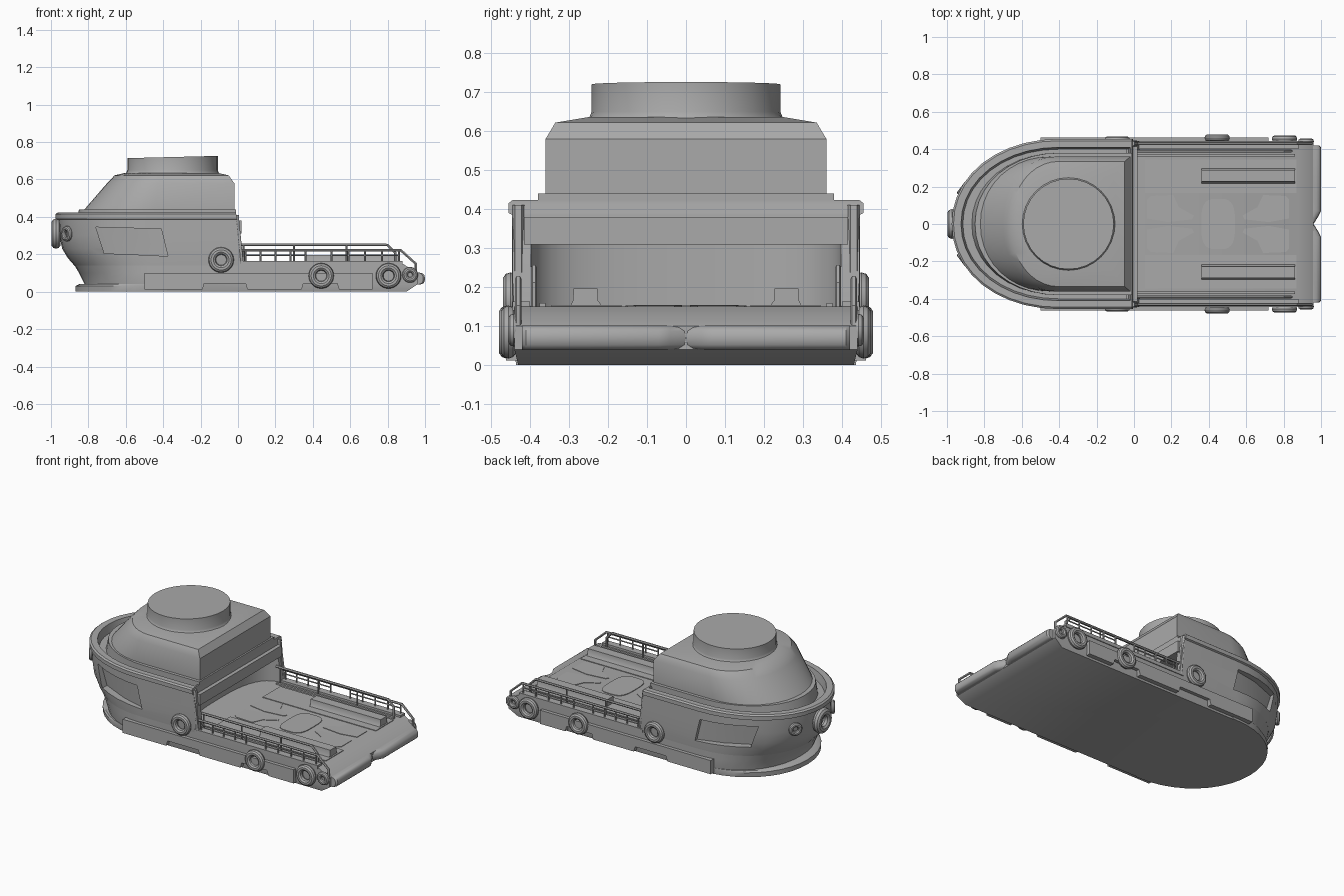
import bpy, bmesh, math
from mathutils import Vector

cube = bpy.data.objects.get("Cube")
if cube:
    bpy.data.objects.remove(cube)

grey = bpy.data.materials.new("hull grey")
grey.use_nodes = True
colour = (0.4, 0.4, 0.4, 1)
grey.diffuse_color = colour
grey.node_tree.nodes["Principled BSDF"].inputs["Base Color"].default_value = colour
parts = []


def finish(obj, name):
    obj.name = name
    obj.data.materials.clear()
    obj.data.materials.append(grey)
    parts.append(obj)
    return obj


def loft(name, rings):
    """Skin a stack of equal-length closed rings and cap both ends."""
    bm = bmesh.new()
    rows = [[bm.verts.new(p) for p in ring] for ring in rings]
    n = len(rows[0])
    for a, b in zip(rows, rows[1:]):
        for i in range(n):
            j = (i + 1) % n
            bm.faces.new((a[i], a[j], b[j], b[i]))
    bm.faces.new(rows[0])
    bm.faces.new(rows[-1])
    bmesh.ops.recalc_face_normals(bm, faces=bm.faces)
    mesh = bpy.data.meshes.new(name)
    bm.to_mesh(mesh)
    bm.free()
    obj = bpy.data.objects.new(name, mesh)
    bpy.context.collection.objects.link(obj)
    return finish(obj, name)


def outline(z, stem, half, aft, knee=-0.4, steps=10):
    """Boat-shaped ring: square aft end, elliptical bow."""
    side = [(aft, half)]
    for i in range(steps + 1):
        t = math.pi / 2 * i / steps
        side.append((knee - (knee - stem) * math.sin(t) ** 0.97, half * max(math.cos(t), 0) ** 0.97))
    side[-1] = (stem, 0)
    ring = side + [(x, -y) for x, y in reversed(side[:-1])]
    return [(x, y, z) for x, y in ring]


def box(name, x0, x1, y0, y1, z0, z1):
    return loft(name, [[(x0, y0, z), (x1, y0, z), (x1, y1, z), (x0, y1, z)] for z in (z0, z1)])


def plate(name, pts, z0, z1):
    return loft(name, [[(x, y, z) for x, y in pts] for z in (z0, z1)])


def ellipse(cx, cy, rx, ry, n=32, power=1.0):
    def f(v):
        return math.copysign(abs(v) ** power, v)
    return [(cx + rx * f(math.cos(2 * math.pi * i / n)), cy + ry * f(math.sin(2 * math.pi * i / n)))
            for i in range(n)]


def tube(name, pts, radius):
    curve = bpy.data.curves.new(name, 'CURVE')
    curve.dimensions = '3D'
    curve.bevel_depth = radius
    curve.bevel_resolution = 1
    curve.use_fill_caps = True
    spline = curve.splines.new('POLY')
    spline.points.add(len(pts) - 1)
    for p, co in zip(spline.points, pts):
        p.co = (*co, 1)
    temp = bpy.data.objects.new(name, curve)
    bpy.context.collection.objects.link(temp)
    bpy.context.view_layer.update()
    mesh = bpy.data.meshes.new_from_object(temp.evaluated_get(bpy.context.evaluated_depsgraph_get()))
    bpy.data.objects.remove(temp)
    obj = bpy.data.objects.new(name, mesh)
    bpy.context.collection.objects.link(obj)
    return finish(obj, name)


def tyre(name, loc, outer, minor, normal):
    bpy.ops.mesh.primitive_torus_add(major_radius=outer - minor, minor_radius=minor,
                                     major_segments=28, minor_segments=10, location=loc,
                                     rotation=Vector(normal).to_track_quat('Z', 'Y').to_euler())
    return finish(bpy.context.object, name)


def carve(obj, cutters):
    for c in cutters:
        c.hide_render = True
        mod = obj.modifiers.new("cut", 'BOOLEAN')
        mod.operation = 'DIFFERENCE'
        mod.solver = 'EXACT'
        mod.object = c
    bpy.context.view_layer.update()
    mesh = bpy.data.meshes.new_from_object(obj.evaluated_get(bpy.context.evaluated_depsgraph_get()))
    obj.modifiers.clear()
    obj.data = mesh
    for c in cutters:
        parts.remove(c)
        bpy.data.objects.remove(c)


# Lower hull with the long working deck
loft("lower_hull", [outline(0, -0.82, 0.43, 0.90), outline(0.04, -0.82, 0.44, 0.96),
                    outline(0.10, -0.85, 0.44, 0.96), outline(0.15, -0.88, 0.44, 0.88)])
loft("bow_skirt", [outline(0.0, -0.87, 0.435, -0.38), outline(0.03, -0.87, 0.44, -0.38),
                   outline(0.04, -0.85, 0.44, -0.38)])

# Raised bow with bulwark and sunken walkway
bow = loft("bow_hull", [outline(0.14, -0.875, 0.44, 0.03), outline(0.18, -0.91, 0.443, 0.025),
                        outline(0.23, -0.94, 0.445, 0.02), outline(0.30, -0.955, 0.445, 0.01),
                        outline(0.385, -0.96, 0.445, -0.005), outline(0.39, -0.975, 0.455, -0.005),
                        outline(0.415, -0.975, 0.455, -0.01), outline(0.423, -0.965, 0.445, -0.01),
                        outline(0.423, -0.925, 0.41, -0.02), outline(0.37, -0.915, 0.40, -0.03)])
cutters = [plate("alcove_cutter", ellipse(0.06, 0, 0.2, 0.4, 40, 0.7), 0.1, 0.31)]
columns = [(-0.76, 0.345, -0.715, 0.205, 0.315), (-0.58, 0.34, -0.54, 0.198, 0.388),
           (-0.41, 0.335, -0.375, 0.19, 0.423)]
for s in (-1, 1):
    cutters.append(loft("window_cutter", [[(xt, s * 0.6, zt), (xb, s * 0.6, zb), (xb, s * yi, zb), (xt, s * yi, zt)]
                                          for xt, zt, xb, zb, yi in columns]))
carve(bow, cutters)
box("overhang_beam", -0.04, 0.02, -0.415, 0.415, 0.31, 0.38)

# Cabin and broad funnel
loft("cabin_base", [outline(0.36, -0.87, 0.38, -0.01), outline(0.44, -0.85, 0.38, -0.01)])
loft("cabin", [outline(0.43, -0.83, 0.36, -0.02, -0.45), outline(0.58, -0.70, 0.36, -0.02, -0.42),
               outline(0.622, -0.66, 0.335, -0.05, -0.4), outline(0.636, -0.60, 0.25, -0.11, -0.36)])
loft("funnel", [[(x, y, z + lean * (x + 0.35)) for x, y in ellipse(-0.35, 0, r, r)]
                for z, r, lean in ((0.62, 0.26, 0), (0.637, 0.247, 0), (0.65, 0.242, 0), (0.72, 0.242, 0.025))])

# Stern fender, pinched at the middle
loft("stern_fender", [[(x, y, z) for x, z in ellipse(cx, 0.07, 0.04, 0.032, 14, 0.7)]
                      for y, cx in ((-0.42, 0.95), (-0.41, 0.96), (-0.07, 0.96), (-0.04, 0.945), (0, 0.92),
                                    (0.04, 0.945), (0.07, 0.96), (0.41, 0.96), (0.42, 0.95))])

# Deck centre panel, hatch and sunken-look covers
for x0, x1, y0, y1 in ((0.06, 0.87, 0.165, 0.345), (0.06, 0.87, -0.345, -0.165)):
    box("deck_side_panel", x0, x1, y0, y1, 0.145, 0.154)
plate("deck_hatch", ellipse(0.45, 0, 0.09, 0.135, 28, 0.6), 0.145, 0.154)
leaf = [(0.07, 0.13), (0.09, 0.15), (0.21, 0.155), (0.24, 0.09), (0.32, 0.045), (0.31, 0.025), (0.18, 0.01), (0.07, 0.03)]
for sx in (1, -1):
    for sy in (1, -1):
        plate("deck_cover", [(0.45 + sx * (x - 0.45), sy * y) for x, y in leaf], 0.145, 0.153)

# Everything that repeats on both sides
strip = [(-0.5, 0.012), (-0.19, 0.012), (-0.18, 0.045), (0.04, 0.045), (0.05, 0.012), (0.34, 0.012),
         (0.35, 0.045), (0.53, 0.045), (0.54, 0.012), (0.72, 0.012), (0.72, 0.1), (-0.5, 0.1)]
for s, side in ((-1, "right"), (1, "left")):
    loft(side + "_rubbing_strip", [[(x, s * y, z) for x, z in strip] for y in (0.40, 0.462)])
    box(side + "_deck_edge", 0, 0.88, min(s * 0.40, s * 0.445), max(s * 0.40, s * 0.445), 0.14, 0.163)
    box(side + "_deck_track", 0.02, 0.86, min(s * 0.36, s * 0.375), max(s * 0.36, s * 0.375), 0.14, 0.16)
    loft(side + "_deck_locker", [[(x, s * y, z) for x, y in ((0.36, a), (0.86, a), (0.86, b), (0.36, b))]
                                 for z, a, b in ((0.145, 0.21, 0.30), (0.165, 0.225, 0.29), (0.197, 0.227, 0.288))])

    # Railings
    y = s * 0.43
    tube(side + "_outer_rail", [(0.01, y, 0.222), (0.87, y, 0.222), (0.95, y, 0.15), (0.95, y, 0.09)], 0.008)
    tube(side + "_inner_rail", [(0, s * 0.39, 0.25), (0.80, s * 0.39, 0.25), (0.84, s * 0.39, 0.21),
                                (0.84, s * 0.39, 0.15)], 0.008)
    tube(side + "_bow_post", [(0.015, y, 0.15), (-0.01, y, 0.41)], 0.016)
    for x0, x1 in ((0.04, 0.36), (0.5, 0.86)):
        tube(side + "_middle_rail", [(x0, y, 0.195), (x1, y, 0.195)], 0.004)
        for i in range(5):
            x = x0 + (x1 - x0) * i / 4
            tube(side + "_rail_post", [(x, y, 0.15), (x, y, 0.222)], 0.005)
    for x in (0.03, 0.3, 0.58):
        tube(side + "_inner_post", [(x, s * 0.39, 0.15), (x, s * 0.39, 0.25)], 0.005)

    # Side tyres
    for x, ty, z, r in ((-0.09, 0.45, 0.17, 0.068), (0.445, 0.46, 0.085, 0.068),
                        (0.805, 0.455, 0.085, 0.068), (0.92, 0.442, 0.09, 0.042)):
        tyre(side + "_tyre", (x, s * ty, z), r, 0.02 if r > 0.05 else 0.015, (0, 1, 0))
    tyre(side + "_bow_ring", (-0.915, s * 0.19, 0.31), 0.042, 0.014, (-0.8, s * 0.6, 0))

tyre("bow_tyre", (-0.973, 0, 0.31), 0.08, 0.026, (1, 0, 0))

# Smooth shading with crisp edges
bpy.ops.object.select_all(action='DESELECT')
for obj in parts:
    obj.select_set(True)
bpy.context.view_layer.objects.active = parts[0]
bpy.ops.object.shade_smooth_by_angle(angle=math.radians(35))
